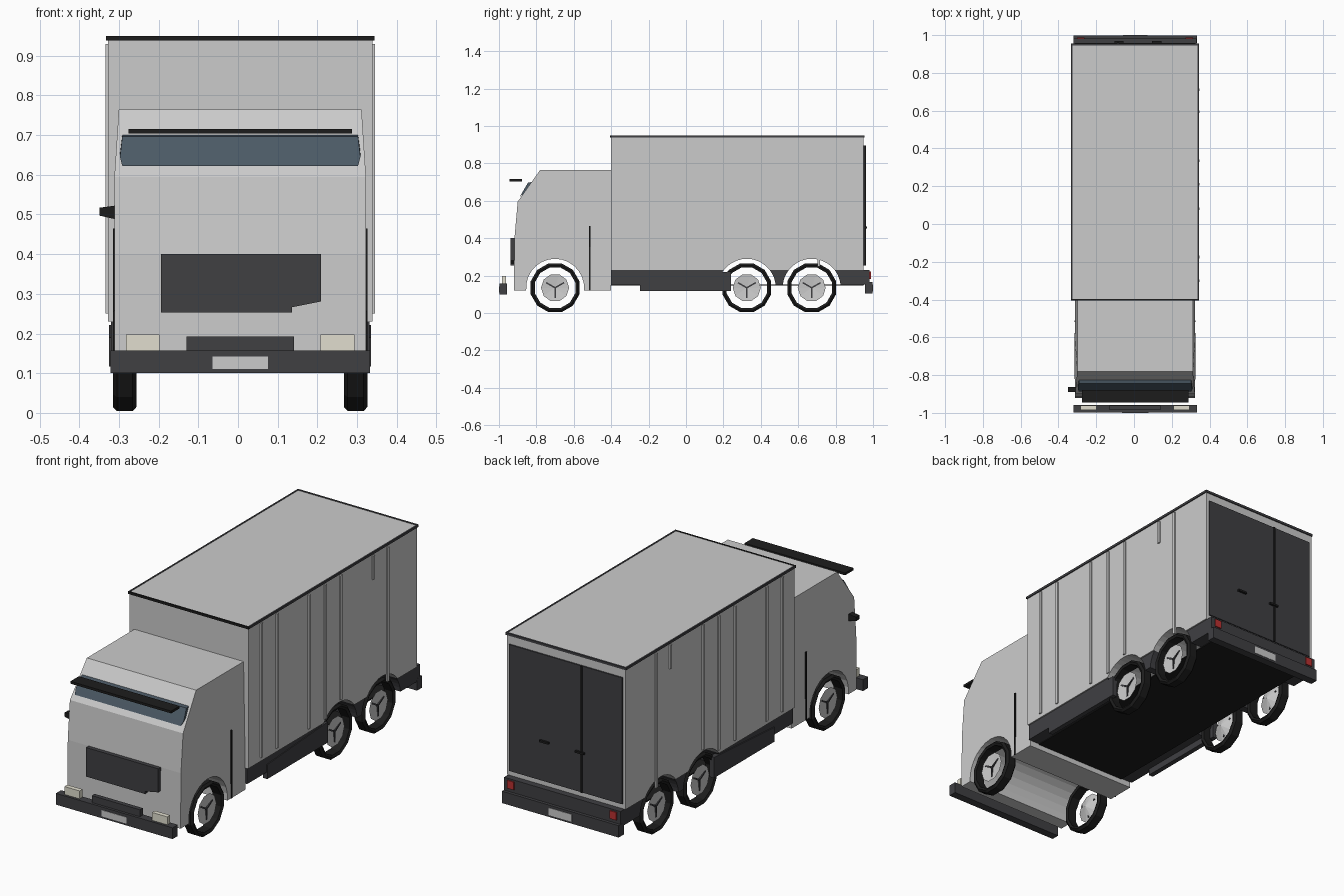
import bpy, bmesh, math

if "Cube" in bpy.data.objects:
    bpy.data.objects.remove(bpy.data.objects["Cube"])

CX = 0.0055          # body centre line (one mirror sticks out on the left)
WHEEL_R, ARCH_R, AXLE_Z = 0.135, 0.155, 0.135
FRONT_Y, REAR_Y = -0.70, (0.325, 0.672)


def material(name, rgb):
    m = bpy.data.materials.new(name)
    m.diffuse_color = (*rgb, 1)
    m.use_nodes = True
    m.node_tree.nodes["Principled BSDF"].inputs["Base Color"].default_value = m.diffuse_color
    return m


DARK = material("dark_grey", (0.05, 0.05, 0.055))
BLACK = material("black", (0.012, 0.012, 0.012))
GLASS = material("glass", (0.07, 0.10, 0.13))
LAMP = material("lamp", (0.75, 0.73, 0.62))
RED = material("red", (0.5, 0.03, 0.03))


def finish(name, bm, mat=None):
    bmesh.ops.recalc_face_normals(bm, faces=bm.faces)
    me = bpy.data.meshes.new(name)
    bm.to_mesh(me)
    bm.free()
    ob = bpy.data.objects.new(name, me)
    bpy.context.collection.objects.link(ob)
    if mat:
        me.materials.append(mat)
    return ob


def prism(name, points, axis, lo, hi, mat=None):
    """Extrude a profile: axis 'x' takes (y, z) points, axis 'y' takes (x, z)."""
    bm = bmesh.new()
    place = (lambda p, d: (CX + d, p[0], p[1])) if axis == 'x' else (lambda p, d: (CX + p[0], d, p[1]))
    face = bm.faces.new([bm.verts.new(place(p, lo)) for p in points])
    ext = bmesh.ops.extrude_face_region(bm, geom=[face])
    for v in ext["geom"]:
        if isinstance(v, bmesh.types.BMVert):
            v.co["xyz".index(axis)] += hi - lo
    return finish(name, bm, mat)


def box(name, x0, x1, y0, y1, z0, z1, mat=None):
    return prism(name, [(y0, z0), (y1, z0), (y1, z1), (y0, z1)], 'x', x0, x1, mat)


def arc(cy, a0, a1, n):
    """Wheel arch points between two angles in degrees."""
    angles = [math.radians(a0 + (a1 - a0) * i / n) for i in range(n + 1)]
    return [(cy + ARCH_R * math.cos(a), AXLE_Z + ARCH_R * math.sin(a)) for a in angles]


# Cab: side profile with the arch, roof pulled in slightly
low = math.degrees(math.asin((0.12 - AXLE_Z) / ARCH_R))
cab = prism("cab", [(-0.92, 0.12)] + arc(FRONT_Y, 180 - low, low, 14) +
            [(-0.40, 0.12), (-0.40, 0.765), (-0.78, 0.765), (-0.90, 0.595), (-0.917, 0.40)],
            'x', -0.317, 0.317)
for v in cab.data.vertices:
    if v.co.z > 0.7:
        v.co.x = CX + (v.co.x - CX) * 0.965

# Cargo box with two rear arches cut in its lower edge
mid = math.degrees(math.asin((0.23 - AXLE_Z) / ARCH_R))
prism("cargo_box", [(-0.40, 0.23)] + arc(REAR_Y[0], 180 - mid, mid, 10) +
      arc(REAR_Y[1], 180 - mid, mid, 10) + [(0.95, 0.23), (0.95, 0.948), (-0.40, 0.948)],
      'x', -0.333, 0.333)

# Chassis skirt in three pieces between the wheels, and the floor
base = math.degrees(math.asin((0.15 - AXLE_Z) / ARCH_R))
prism("chassis_front", [(-0.40, 0.23), (-0.40, 0.15)] + arc(REAR_Y[0], 180 - base, 180 - mid, 4),
      'x', -0.326, 0.326, DARK)
prism("chassis_middle", arc(REAR_Y[0], mid, base, 4) + arc(REAR_Y[1], 180 - base, 180 - mid, 4),
      'x', -0.326, 0.326, DARK)
prism("chassis_rear", arc(REAR_Y[1], mid, base, 4) + [(0.955, 0.15), (0.955, 0.23)],
      'x', -0.326, 0.326, DARK)
box("floor", -0.262, 0.262, -0.40, 0.95, 0.146, 0.152, BLACK)

# Roof edge trims
box("roof_trim_front", -0.338, 0.338, -0.406, -0.398, 0.938, 0.95, BLACK)
box("roof_trim_rear", -0.338, 0.338, 0.945, 0.955, 0.938, 0.95, DARK)

# Tyre cross-section (offset outward, radius) and wheel builder
TYRE = [(-0.024, 0.112), (-0.030, 0.124), (-0.020, WHEEL_R), (0.020, WHEEL_R), (0.030, 0.124), (0.024, 0.112)]


def wheel(side, cy, tag):
    cx, n = CX + side * 0.291, 12
    bm = bmesh.new()
    rings = []
    for i in range(n):
        a = 2 * math.pi * (i + 0.5) / n
        rings.append([bm.verts.new((cx + side * o, cy + r * math.cos(a), AXLE_Z + r * math.sin(a)))
                      for o, r in TYRE])
    for i in range(n):
        p, q = rings[i], rings[(i + 1) % n]
        for k in range(len(TYRE)):
            j = (k + 1) % len(TYRE)
            bm.faces.new((p[k], p[j], q[j], q[k]))
    finish("tyre_" + tag, bm, BLACK)
    # Dished hub plate with three raised spokes
    bm = bmesh.new()
    centre = bm.verts.new((cx + side * 0.012, cy, AXLE_Z))
    back = bm.verts.new((cx - side * 0.008, cy, AXLE_Z))
    rim = [bm.verts.new((cx + side * 0.020, cy + 0.075 * math.cos(i * math.pi / 5),
                         AXLE_Z + 0.075 * math.sin(i * math.pi / 5))) for i in range(10)]
    for i in range(10):
        bm.faces.new((centre, rim[i], rim[(i + 1) % 10]))
        bm.faces.new((back, rim[(i + 1) % 10], rim[i]))
    finish("hub_" + tag, bm)
    for s in range(3):
        a = math.radians(30 + 120 * s)
        c, d = math.cos(a), math.sin(a)
        pts = [(cy + u * c - w * d, AXLE_Z + u * d + w * c)
               for u, w in ((0, -0.004), (0.055, -0.004), (0.055, 0.004), (0, 0.004))]
        prism("spoke_%s_%d" % (tag, s), pts, 'x', side * 0.300, side * 0.311, DARK)


# Parts repeated on both sides
for side, s in ((-1, "left"), (1, "right")):
    def pair(name, a, b, *rest):
        box(name + "_" + s, *sorted((side * a, side * b)), *rest)

    for i, y in enumerate((FRONT_Y, *REAR_Y)):
        wheel(side, y, "%s_%d" % (s, i))
    pair("roof_trim", 0.330, 0.338, -0.40, 0.95, 0.938, 0.95, DARK)
    for i, y in enumerate((-0.30, -0.175, 0.08, 0.21, 0.335, 0.595, 0.71)):
        z0 = 0.81 if i == 5 else 0.30 if i == 4 else 0.25
        pair("box_rib_%d" % i, 0.331, 0.340, y - 0.007, y + 0.007, z0, 0.93)
    pair("door_seam", 0.315, 0.321, -0.518, -0.511, 0.12, 0.465, BLACK)
    pair("headlight", 0.203, 0.288, -0.985, -0.962, 0.157, 0.197, LAMP)
    pair("tail_light", 0.268, 0.306, 0.95, 0.988, 0.182, 0.222, RED)
    # Hanging side skirt with a sloped upper edge
    prism("side_skirt_" + s, [(-0.245, 0.117), (0.24, 0.117), (0.24, 0.222), (-0.245, 0.19)],
          'x', *sorted((side * 0.305, side * 0.330)), DARK)

# Front: bumper, plate, grilles
box("front_bumper", -0.327, 0.327, -0.998, -0.957, 0.10, 0.157, DARK)
box("front_plate", -0.07, 0.07, -1.0, -0.99, 0.11, 0.142)
box("lower_grille", -0.135, 0.135, -0.985, -0.962, 0.157, 0.192, DARK)
prism("grille", [(-0.20, 0.253), (0.13, 0.253), (0.13, 0.266), (0.204, 0.281), (0.204, 0.40), (-0.20, 0.40)],
      'y', -0.938, -0.912, DARK)

# Windscreen: wedge slab on the slope with clipped corners, and sun visor
screen = prism("windscreen", [(-0.888, 0.622), (-0.875, 0.645), (-0.845, 0.697), (-0.825, 0.700), (-0.84, 0.66)],
               'x', -0.303, 0.303, GLASS)
for v in screen.data.vertices:
    if v.co.z > 0.69 or v.co.z < 0.63:
        v.co.x = CX + (v.co.x - CX) * 0.98
box("sun_visor", -0.282, 0.282, -0.945, -0.878, 0.704, 0.716, BLACK)

# Single wing mirror on the left
prism("wing_mirror", [(-0.354, 0.497), (-0.310, 0.487), (-0.310, 0.523), (-0.354, 0.517)],
      'y', -0.89, -0.862, BLACK)

# Rear: doors, handles, tail panel, bumper, plate
box("rear_door_right", -0.088, 0.317, 0.945, 0.957, 0.255, 0.895, DARK)
box("rear_door_left", -0.317, -0.094, 0.945, 0.957, 0.255, 0.895, DARK)
box("door_lock_bar", -0.096, -0.086, 0.95, 0.962, 0.255, 0.895, BLACK)
for i, x in enumerate((0.115, -0.085)):
    box("door_handle_%d" % i, x - 0.025, x + 0.025, 0.955, 0.968, 0.452, 0.462, BLACK)
box("tail_panel", -0.326, 0.326, 0.95, 0.982, 0.155, 0.23, DARK)
box("rear_bumper", -0.327, 0.327, 0.957, 0.998, 0.105, 0.165, DARK)
box("rear_plate", -0.065, 0.065, 0.99, 1.0, 0.115, 0.152)
